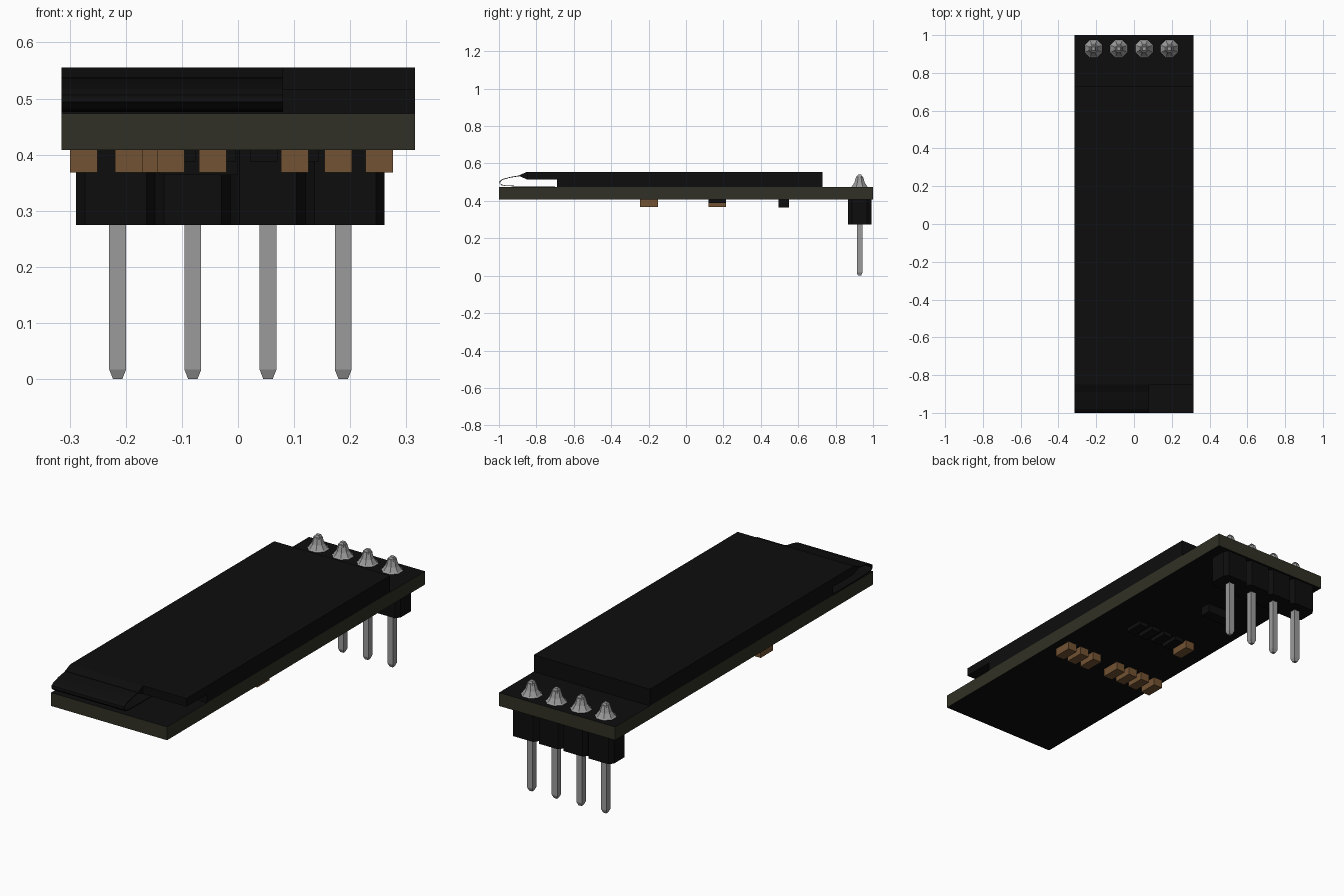
import bpy, bmesh, math

cube = bpy.data.objects.get("Cube")
if cube:
    bpy.data.objects.remove(cube, do_unlink=True)


def material(name, rgb, rough=0.6):
    m = bpy.data.materials.new(name)
    m.use_nodes = True
    m.diffuse_color = (*rgb, 1)
    bsdf = next(n for n in m.node_tree.nodes if n.type == 'BSDF_PRINCIPLED')
    bsdf.inputs["Base Color"].default_value = (*rgb, 1)
    bsdf.inputs["Roughness"].default_value = rough
    return m


BLACK = material("black", (0.004, 0.004, 0.004))
OLIVE = material("dark olive", (0.03, 0.03, 0.019))
BROWN = material("brown", (0.17, 0.085, 0.032))
METAL = material("grey metal", (0.33, 0.33, 0.33))


def finish(bm, name, *mats):
    bmesh.ops.recalc_face_normals(bm, faces=bm.faces)
    me = bpy.data.meshes.new(name)
    bm.to_mesh(me)
    bm.free()
    for m in mats:
        me.materials.append(m)
    ob = bpy.data.objects.new(name, me)
    bpy.context.collection.objects.link(ob)
    return ob


def prism(name, outline, lo, hi, mat, axis='X'):
    """Extrude a closed outline: (y, z) points along X, or (x, y) points along Z."""
    bm = bmesh.new()
    place = (lambda p: (lo, *p)) if axis == 'X' else (lambda p: (*p, lo))
    face = bm.faces.new([bm.verts.new(place(p)) for p in outline])
    new = bmesh.ops.extrude_face_region(bm, geom=[face])["geom"]
    step = (hi - lo, 0, 0) if axis == 'X' else (0, 0, hi - lo)
    bmesh.ops.translate(bm, vec=step, verts=[v for v in new if isinstance(v, bmesh.types.BMVert)])
    return finish(bm, name, mat)


def box(name, x0, x1, y0, y1, z0, z1, mat):
    return prism(name, [(x0, y0), (x1, y0), (x1, y1), (x0, y1)], z0, z1, mat, 'Z')


def stacked(name, x, y, rings, sides, mat, turn=0.0):
    """Rings of (radius, z) joined into a capped column."""
    bm = bmesh.new()
    loops = [[bm.verts.new((x + r * math.cos(turn + math.tau * i / sides),
                            y + r * math.sin(turn + math.tau * i / sides), z))
              for i in range(sides)] for r, z in rings]
    for a, b in zip(loops, loops[1:]):
        for i in range(sides):
            j = (i + 1) % sides
            bm.faces.new((a[i], a[j], b[j], b[i]))
    bm.faces.new(loops[0])
    bm.faces.new(loops[-1])
    return finish(bm, name, mat)


W = 0.315                       # half width of the board
Z0, Z1 = 0.408, 0.473           # board underside and top

# Circuit board: black faces with bare olive edges
board = box("circuit_board", -W, W, -1, 1, Z0, Z1, BLACK)
board.data.materials.append(OLIVE)
for p in board.data.polygons:
    p.material_index = 0 if abs(p.normal.z) > 0.5 else 1

# Display: lower glass and longer upper glass
prism("display_glass", [(-0.69, Z1), (0.73, Z1), (0.73, 0.555), (-0.85, 0.555),
                        (-0.85, 0.515), (-0.69, 0.515)], -W, W, BLACK)

# Tapered seal where the ribbon leaves the glass
prism("ribbon_seal", [(-0.85, 0.515), (-0.85, 0.555), (-0.89, 0.538), (-0.89, 0.532)],
      -W, 0.08, BLACK)

# Flexible ribbon folded around onto the board
path = [(-0.885, 0.537), (-0.94, 0.528), (-0.98, 0.517), (-0.996, 0.506), (-0.998, 0.494),
        (-0.988, 0.484), (-0.96, 0.479), (-0.88, 0.477), (-0.70, 0.476)]
inner = [(y + (0.004 if 2 < i < 6 else 0), z + (-0.004 if i < 4 else 0.003 if i > 4 else 0))
         for i, (y, z) in enumerate(path)]
prism("flex_ribbon", path + inner[::-1], -W, 0.08, BLACK)

# Pin header: chamfered housing, pins and solder cones
PITCH, CX, PY = 0.134, -0.0135, 0.928
pins = [CX + (i - 1.5) * PITCH for i in range(4)]
half, notch, depth = 0.0625, 0.016, 0.022
edges = [CX - 0.275] + [(a + b) / 2 for a, b in zip(pins, pins[1:])] + [CX + 0.275]
front = []
for a, b in zip(edges, edges[1:]):
    front += [(a, -half + depth), (a + notch, -half), (b - notch, -half)]
front.append((edges[-1], -half + depth))
back = [(x, -y) for x, y in reversed(front)]
prism("header_housing", [(x, PY + y) for x, y in front + back], 0.275, Z0, BLACK, 'Z')

R = 0.015 * math.sqrt(2)
for n, x in enumerate(pins, 1):
    stacked(f"pin_{n}", x, PY, [(R * 0.55, 0), (R, 0.017), (R, 0.525), (R * 0.6, 0.54)],
            4, METAL, math.pi / 4)
    stacked(f"solder_cone_{n}", x, PY, [(0.05, Z1), (0.044, 0.478), (0.03, 0.498), (0.02, 0.53)],
            8, METAL, math.pi / 8)

# Brown capacitors under the board
caps = [(x, -0.198) for x in (0.252, 0.179, 0.101, -0.045, -0.12, -0.195, -0.275)]
caps.append((-0.165, 0.168))
for n, (x, y) in enumerate(caps, 1):
    box(f"capacitor_{n}", x - 0.0245, x + 0.0245, y - 0.047, y + 0.047, 0.368, Z0, BROWN)

# Thin black resistors and a small regulator under the board
for n, x in enumerate((0.12, 0.046, -0.028, -0.1), 1):
    box(f"resistor_{n}", x - 0.0245, x + 0.0245, 0.121, 0.215, 0.388, Z0, BLACK)
box("regulator", -0.14, 0.0, 0.495, 0.55, 0.364, Z0, BLACK)
